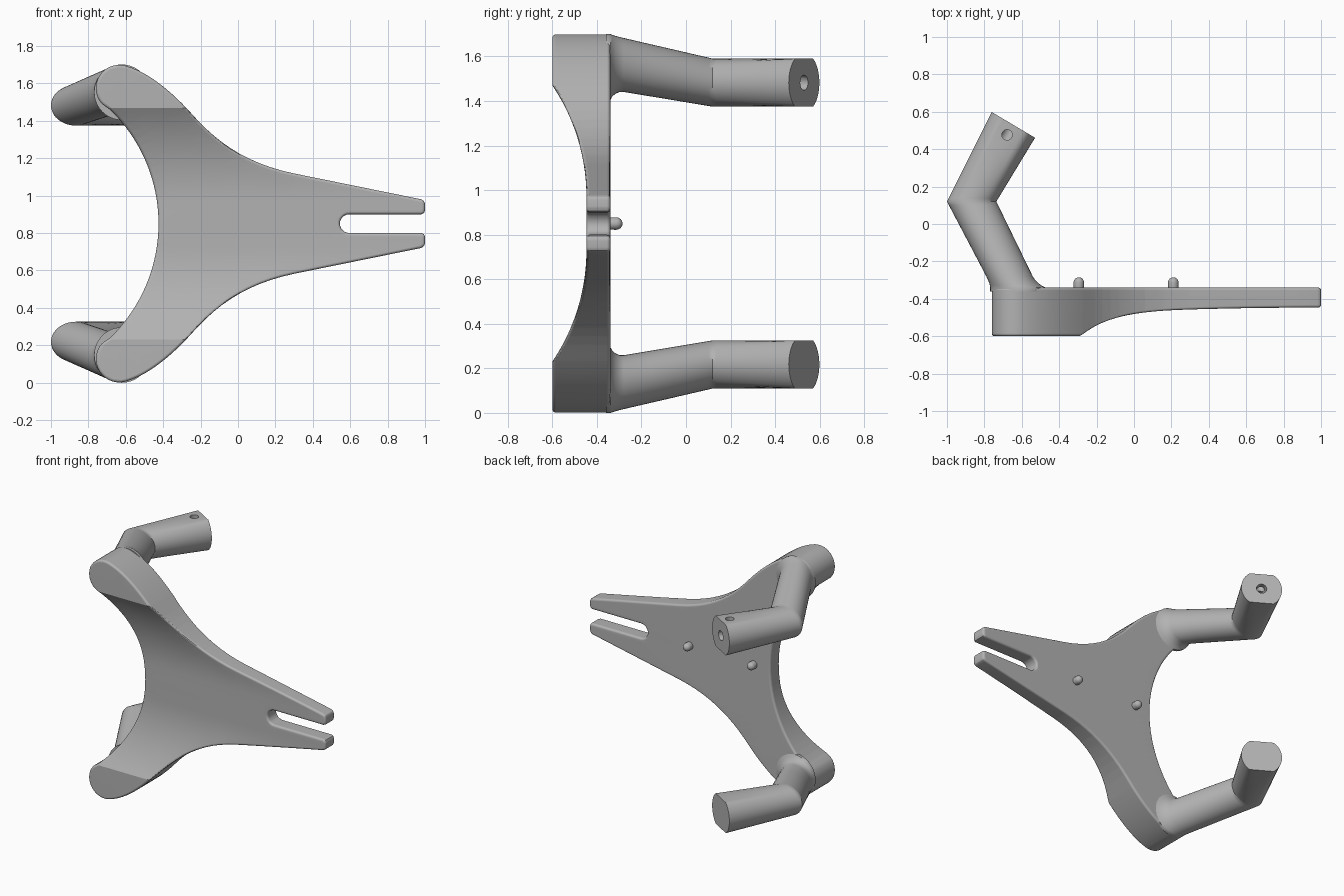
import bpy, bmesh
from math import sin, cos, pi, radians, sqrt
from mathutils import Vector
from mathutils.geometry import interpolate_bezier

if "Cube" in bpy.data.objects:
    bpy.data.objects.remove(bpy.data.objects["Cube"])

MID = 0.85                      # height of the symmetry plane
BACK, FRONT = -0.34, -0.60      # depth range of the plate

grey = bpy.data.materials.new("plain_grey")
grey.use_nodes = True
colour = (0.45, 0.45, 0.45, 1)
grey.diffuse_color = colour
grey.node_tree.nodes["Principled BSDF"].inputs["Base Color"].default_value = colour


def finish(bm, name, angle=None):
    bmesh.ops.recalc_face_normals(bm, faces=bm.faces)
    mesh = bpy.data.meshes.new(name)
    bm.to_mesh(mesh)
    bm.free()
    mesh.materials.append(grey)
    obj = bpy.data.objects.new(name, mesh)
    bpy.context.collection.objects.link(obj)
    if angle:
        smooth(obj, angle)
    return obj


def activate(obj):
    bpy.ops.object.select_all(action='DESELECT')
    obj.select_set(True)
    bpy.context.view_layer.objects.active = obj


def smooth(obj, angle):
    activate(obj)
    bpy.ops.object.shade_smooth_by_angle(angle=radians(angle))


def arc(cx, cz, r, start, end, n):
    angles = [radians(start + (end - start) * i / n) for i in range(n + 1)]
    return [(cx + r * cos(a), cz + r * sin(a)) for a in angles]


def bezier(*pts):
    return [(p.x, p.y) for p in interpolate_bezier(*[Vector(p) for p in pts], 12)]


def front_depth(d):
    """Front surface: flat at the ends, hollowed by an arc in the middle."""
    r, t = 0.893, max(0, abs(d) - 0.12)
    hollow = -0.447 - (r - sqrt(r * r - min(t, 0.6) ** 2))
    return max(FRONT, hollow)


# Forked plate: upper half outline, mirrored to the lower half
half = arc(0.595, 0, 0.05, 180, 90, 6)
half += [(0.98, 0.05), (0.994, 0.056), (1, 0.07), (1, 0.106), (0.994, 0.12), (0.98, 0.13)]
half += bezier((0.3, 0.268), (0.05, 0.32), (-0.11, 0.43), (-0.25, 0.59))
half += bezier((-0.25, 0.59), (-0.33, 0.68), (-0.47, 0.81), (-0.601, 0.844))[1:-1]
half += arc(-0.635, 0.724, 0.125, 74, 222, 14)
half += arc(-1.271, 0, 0.846, 46, 0, 16)
outline = half + [(x, -d) for x, d in half[-2:0:-1]]

bm = bmesh.new()
back = bm.faces.new([bm.verts.new((x, BACK, MID + d)) for x, d in outline])
front = bmesh.ops.extrude_face_region(bm, geom=[back], use_keep_orig=True)["geom"]
bmesh.ops.translate(bm, vec=(0, FRONT - BACK, 0),
                    verts=[g for g in front if isinstance(g, bmesh.types.BMVert)])
bmesh.ops.recalc_face_normals(bm, faces=bm.faces)
rim = [e for e in bm.edges if abs(e.verts[0].co.y - e.verts[1].co.y) < 0.001]
bmesh.ops.bevel(bm, geom=rim, offset=0.015, segments=4, profile=0.5,
                affect='EDGES', clamp_overlap=False)
bmesh.ops.triangulate(bm, faces=[f for f in bm.faces if len(f.verts) > 4])
for i in range(-16, 17):
    level = MID + i * 0.6185 / 16
    bmesh.ops.bisect_plane(bm, geom=bm.verts[:] + bm.edges[:] + bm.faces[:],
                           plane_co=(0, 0, level), plane_no=(0, 0, 1), dist=1e-5)
for v in bm.verts:
    if v.co.y < -0.5:
        v.co.y += front_depth(v.co.z - MID) - FRONT
    elif v.co.y < BACK - 0.02:      # points made on the side walls
        v.co.y = max(v.co.y, front_depth(v.co.z - MID) + 0.02)
plate = finish(bm, "forked_plate", 28)
plate.modifiers.new("even_shading", 'WEIGHTED_NORMAL').keep_sharp = True


# Bent arms
SIDES = 40
END = Vector((-0.645, 0.53, 0.6325))
ACROSS = Vector((0.86, -0.51, 0))
ALONG = Vector((0.51, 0.86, 0))


def ring(centre, rx, rz, axis=Vector((1, 0, 0)), flat=1.0):
    pts = []
    for i in range(SIDES):
        a = 2 * pi * i / SIDES
        z = max(-flat, min(flat, rz * sin(a)))
        pts.append(Vector(centre) + axis * rx * cos(a) + Vector((0, 0, z)))
    return pts


def blend(a, b, t):
    return [p.lerp(q, t) for p, q in zip(a, b)]


def widen(pts, centre, s):
    """Grow a ring towards the plate for the root fillet."""
    c = Vector(centre)
    return [c + (p - c) * (1 + s / 0.125) + Vector((0.55, 0, -0.83)) * s for p in pts]


def cutter(start, direction, length, radius, sign):
    bm = bmesh.new()
    bmesh.ops.create_cone(bm, cap_ends=True, segments=24, radius1=radius,
                          radius2=radius, depth=length)
    turn = Vector((0, 0, 1)).rotation_difference(direction)
    for v in bm.verts:
        v.co = turn @ v.co + start
        v.co.z = MID + sign * v.co.z
    obj = finish(bm, "hole_cutter")
    obj.hide_render = True
    return obj


def build_arm(name, sign):
    root_c = (-0.635, BACK, 0.724)
    root = ring(root_c, 0.123, 0.123)
    elbow = ring((-0.868, 0.12, 0.6325), 0.132, 0.108)
    end = ring(END, 0.135, 0.135, ACROSS, 0.108)
    rings = [[p + Vector((0, -0.02, 0)) for p in widen(root, root_c, 0.026)]]
    for t, s in ((0, 0.026), (0.02, 0.016), (0.05, 0.008), (0.09, 0.002), (0.13, 0)):
        mixed = blend(root, elbow, t)
        mid = sum(mixed, Vector()) / SIDES
        rings.append(widen(mixed, mid, s))
    rings += [blend(root, elbow, t) for t in (0.4, 0.7, 0.96)]
    rings.append(elbow)
    rings += [blend(elbow, end, t) for t in (0.04, 0.35, 0.7, 1)]

    bm = bmesh.new()
    loops = [[bm.verts.new((p.x, p.y, MID + sign * p.z)) for p in r] for r in rings]
    for a, b in zip(loops, loops[1:]):
        for i in range(SIDES):
            j = (i + 1) % SIDES
            bm.faces.new((a[i], a[j], b[j], b[i]))
    bm.faces.new(loops[0])
    bm.faces.new(loops[-1])
    arm = finish(bm, name)

    # bolt hole along the arm and a cross hole from the outer side
    cross = END - ALONG * 0.062 + Vector((-0.002, 0, 0.1))
    for tool in (cutter(END - ALONG * 0.05, ALONG, 0.3, 0.034, sign),
                 cutter(cross, Vector((0, 0, 1)), 0.2, 0.028, sign)):
        cut = arm.modifiers.new("hole", 'BOOLEAN')
        cut.operation, cut.solver, cut.object = 'DIFFERENCE', 'EXACT', tool
        activate(arm)
        bpy.ops.object.modifier_apply(modifier=cut.name)
        bpy.data.objects.remove(tool)
    smooth(arm, 50)


build_arm("upper_arm", 1)
build_arm("lower_arm", -1)

# Round-ended pegs on the back of the plate
for name, x in (("left_peg", 0.21), ("right_peg", -0.295)):
    bm = bmesh.new()
    bmesh.ops.create_uvsphere(bm, u_segments=24, v_segments=12, radius=0.028)
    for v in bm.verts:
        stretch = 0.04 if v.co.z < -0.001 else 0
        v.co = Vector((x + v.co.x, -0.313 + v.co.z - stretch, MID + v.co.y))
    finish(bm, name, 40)
